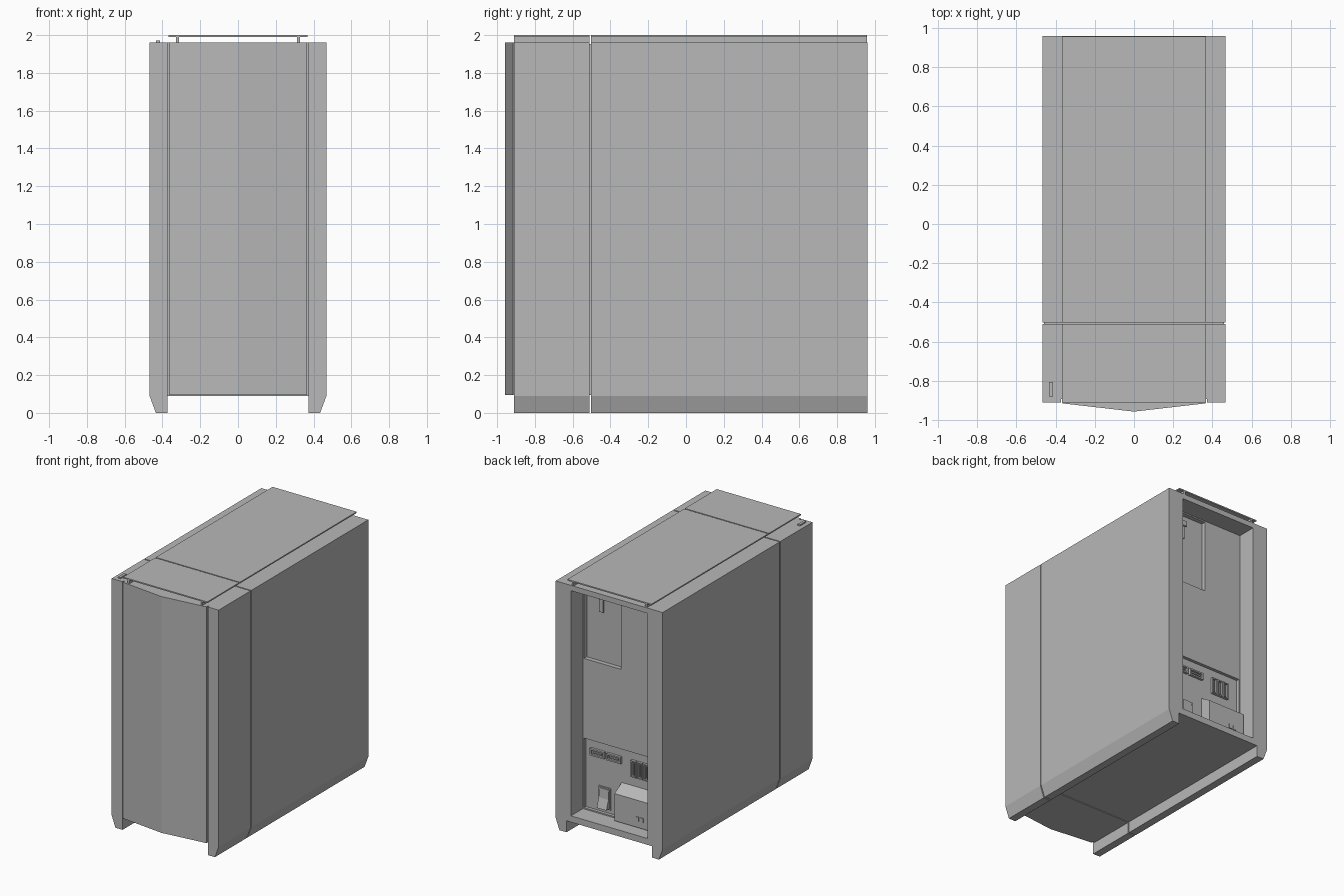
import bpy, bmesh

if "Cube" in bpy.data.objects:
    bpy.data.objects.remove(bpy.data.objects["Cube"])

grey = bpy.data.materials.new("case_grey")
grey.diffuse_color = (0.48, 0.48, 0.48, 1)
grey.use_nodes = True
grey.node_tree.nodes["Principled BSDF"].inputs["Base Color"].default_value = grey.diffuse_color


def make_object(name, bm):
    bmesh.ops.recalc_face_normals(bm, faces=bm.faces)
    mesh = bpy.data.meshes.new(name)
    bm.to_mesh(mesh)
    bm.free()
    mesh.materials.append(grey)
    ob = bpy.data.objects.new(name, mesh)
    bpy.context.collection.objects.link(ob)
    return ob


def prism(name, profile, axis, lo, hi):
    """Extrude a 2D profile along an axis (0 = x, 1 = y, 2 = z)."""
    bm = bmesh.new()
    verts = []
    for p in profile:
        co = list(p)
        co.insert(axis, lo)
        verts.append(bm.verts.new(co))
    face = bm.faces.new(verts)
    new = bmesh.ops.extrude_face_region(bm, geom=[face])["geom"]
    for v in new:
        if isinstance(v, bmesh.types.BMVert):
            v.co[axis] = hi
    return make_object(name, bm)


def box(name, x0, x1, y0, y1, z0, z1):
    return prism(name, [(x0, y0), (x1, y0), (x1, y1), (x0, y1)], 2, z0, z1)


def cut(ob, *dims):
    cutter = box("cutter", *dims)
    cutter.hide_render = True
    mod = ob.modifiers.new("cut", 'BOOLEAN')
    mod.operation, mod.solver, mod.object = 'DIFFERENCE', 'EXACT', cutter
    bpy.context.view_layer.objects.active = ob
    bpy.ops.object.modifier_apply(modifier="cut")
    bpy.data.objects.remove(cutter)


# Case shell: arch-shaped section with chamfered feet, split by a seam
right = [(0.373, 0.09), (0.373, 0), (0.435, 0), (0.468, 0.09), (0.468, 1.962)]
section = right + [(-x, z) for x, z in reversed(right)]
front_shell = prism("front_shell", section, 1, -0.91, -0.511)
rear_shell = prism("rear_shell", section, 1, -0.502, 0.96)
box("seam_core", -0.46, 0.46, -0.52, -0.49, 0.095, 1.954)

# Front channel and bowed door
cut(front_shell, -0.373, 0.373, -1.0, -0.893, 0.0, 2.0)
prism("front_door", [(-0.365, -0.88), (-0.365, -0.915), (0, -0.957),
                     (0.365, -0.915), (0.365, -0.88)], 2, 0.094, 1.962)

# Rear bay with two shallower recesses in its panel
cut(rear_shell, -0.335, 0.335, 0.81, 1.1, 0.14, 1.92)
cut(rear_shell, 0.0, 0.325, 0.775, 0.9, 1.33, 1.91)
cut(rear_shell, -0.325, 0.325, 0.785, 0.9, 0.15, 0.70)

# Raised top cover in two pieces on side rails
for name, y0, y1 in (("front", -0.91, -0.511), ("rear", -0.502, 0.957)):
    box("top_cover_" + name, -0.368, 0.368, y0, y1, 1.99, 2.0)
    for side, s in (("left", -1), ("right", 1)):
        box(f"cover_rail_{name}_{side}", s * 0.32 - 0.008, s * 0.32 + 0.008,
            y0, y1, 1.955, 1.992)

# Power button on the top edge
box("power_button", -0.434, -0.412, -0.88, -0.805, 1.95, 1.972)


def port(name, x0, x1, z0, z1, rim=0.012):
    """Socket: raised surround with a sunken slot and a tongue."""
    ob = box(name, x0, x1, 0.77, 0.805, z0, z1)
    cut(ob, x0 + rim, x1 - rim, 0.789, 0.9, z0 + rim, z1 - rim)
    return ob


# Rear sockets
for i, x in enumerate((0.155, 0.01)):
    port(f"wide_port_{i}", x, x + 0.125, 0.575, 0.63)
    box(f"wide_port_tongue_{i}", x + 0.025, x + 0.10, 0.78, 0.8, 0.597, 0.608)
for i in range(3):
    x = -0.23 + i * 0.053
    port(f"tall_port_{i}", x, x + 0.046, 0.50, 0.63, 0.009)
    box(f"tall_port_tongue_{i}", x + 0.019, x + 0.027, 0.78, 0.8, 0.52, 0.61)

# Rocker switch: frame and tilted rocker
box("switch_frame", 0.105, 0.21, 0.775, 0.793, 0.18, 0.35)
prism("switch_rocker", [(0.785, 0.19), (0.83, 0.19), (0.805, 0.265),
                        (0.80, 0.34), (0.785, 0.34)], 0, 0.115, 0.20)

# Power inlet housing with sloped top and two small slots
prism("power_housing", [(0.775, 0.155), (0.875, 0.155), (0.875, 0.37),
                        (0.775, 0.43)], 0, -0.315, 0.012)
for i, x in enumerate((-0.24, -0.20)):
    box(f"housing_tab_{i}", x, x + 0.025, 0.87, 0.88, 0.205, 0.24)

# Small fittings in the upper recess
box("upper_clip_bar", 0.15, 0.25, 0.77, 0.785, 1.83, 1.87)
box("upper_clip_stem", 0.175, 0.21, 0.77, 0.785, 1.72, 1.82)
